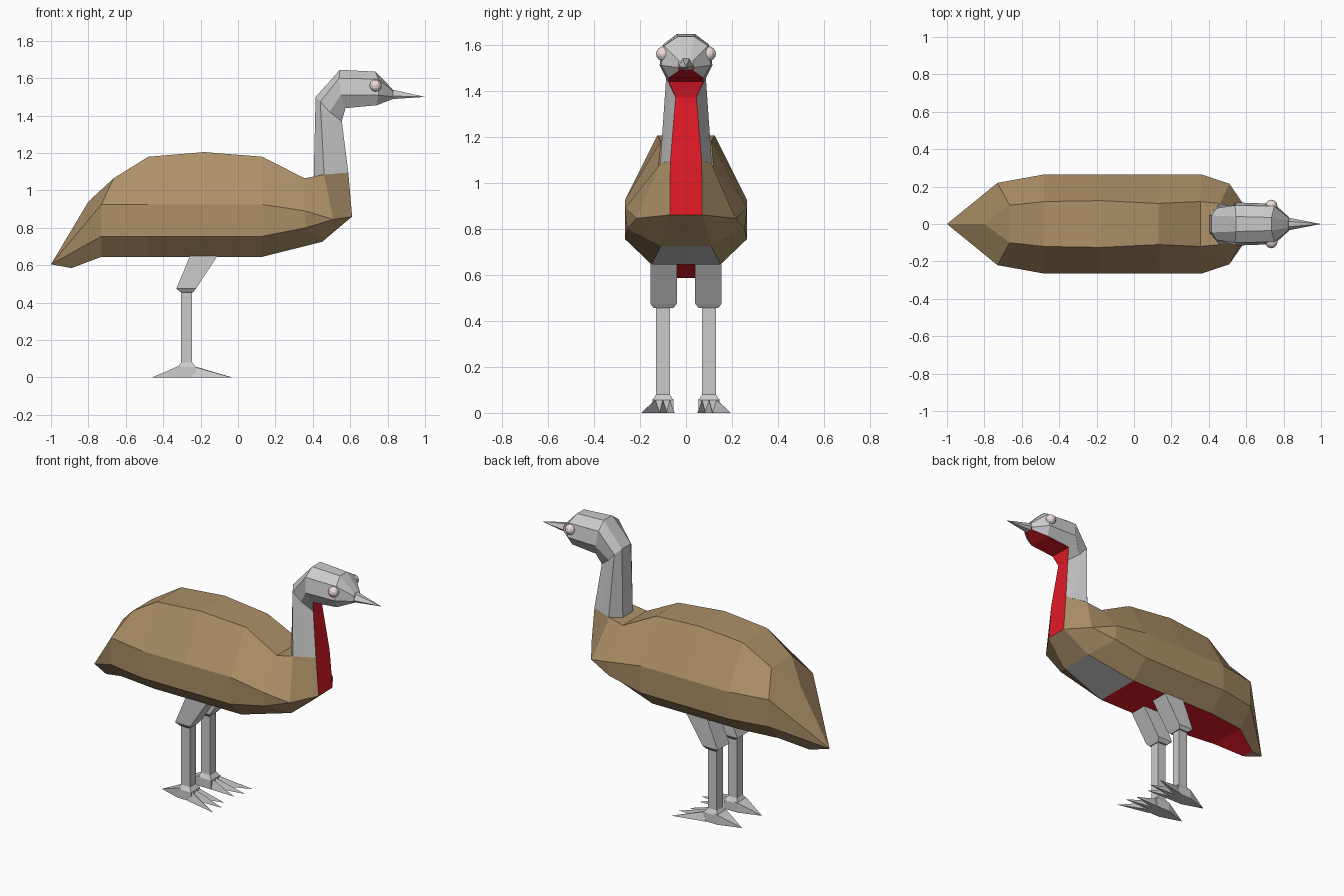
import bpy, bmesh
from mathutils import Vector

if "Cube" in bpy.data.objects:
    bpy.data.objects.remove(bpy.data.objects["Cube"])


def material(name, rgb):
    m = bpy.data.materials.new(name)
    m.diffuse_color = (*rgb, 1)
    m.use_nodes = True
    m.node_tree.nodes["Principled BSDF"].inputs["Base Color"].default_value = m.diffuse_color
    return m


BROWN = material("brown", (0.42, 0.28, 0.14))
RED = material("red", (0.75, 0.01, 0.02))
GREY = material("grey", (0.8, 0.8, 0.8))
PINK = material("pink", (0.85, 0.72, 0.7))


def finish(name, bm, mats=()):
    bmesh.ops.recalc_face_normals(bm, faces=bm.faces[:])
    me = bpy.data.meshes.new(name)
    bm.to_mesh(me)
    bm.free()
    for m in mats:
        me.materials.append(m)
    ob = bpy.data.objects.new(name, me)
    bpy.context.collection.objects.link(ob)
    return ob


def loft(name, halves, mats=(), pick=None):
    """Skin half cross-sections (y >= 0), mirrored in y; equal points merge."""
    bm = bmesh.new()
    verts = {}

    def face(points):
        vs = []
        for p in points:
            if p not in verts:
                verts[p] = bm.verts.new(p)
            if verts[p] not in vs:
                vs.append(verts[p])
        if len(vs) > 2:
            f = bm.faces.new(vs)
            if pick:
                f.material_index = pick(f.calc_center_median())

    flip = lambda p: (p[0], -p[1], p[2])
    rings = [h + [flip(p) for p in reversed(h)] for h in halves]
    for a, b in zip(rings, rings[1:]):
        for j in range(len(a)):
            face((a[j - 1], a[j], b[j], b[j - 1]))
    for h in (halves[0], halves[-1]):
        for p, q in zip(h, h[1:]):
            face((p, q, flip(q), flip(p)))
    return finish(name, bm, mats, )


def hull(name, points):
    bm = bmesh.new()
    for p in points:
        bm.verts.new(p)
    bmesh.ops.convex_hull(bm, input=bm.verts[:])
    bmesh.ops.dissolve_limit(bm, angle_limit=0.01, verts=bm.verts[:], edges=bm.edges[:])
    return finish(name, bm)


def rect(x0, x1, y0, y1, z):
    return [(x, y, z) for x in (x0, x1) for y in (y0, y1)]


# Body: back ridge, upper side, lower side, belly edge; tail to breast
def barrel(x, top_y, top_z):
    return [(x, top_y, top_z), (x, .265, .925), (x, .265, .755), (x, .15, .645)]


tip, breast = (-1.0, 0.0, .605), (.61, .07, .86)
shoulder = (.51, .215, .845)
body = [
    [(-.80, 0.0, .94), tip, tip, (-.89, .04, .585)],
    [(-.665, .10, 1.065), (-.73, .22, .925), (-.73, .22, .755), (-.73, .12, .645)],
    barrel(-.48, .12, 1.18),
    barrel(-.18, .125, 1.205),
    barrel(.13, .11, 1.18),
    [(.355, .12, 1.065), (.36, .265, .89), (.36, .255, .80), (.45, .11, .725)],
    [(.46, .11, 1.085), shoulder, shoulder, breast],
    [(.59, .068, 1.095), breast, breast, breast],
]


def body_colour(c):
    if abs(c.y) > .01:
        return 0
    if c.x > .58 or (c.z < .66 and -.9 < c.x < .13):
        return 1
    return 2 if c.z < .70 and c.x > .13 else 0


loft("body", body, (BROWN, RED, GREY), body_colour)

# Neck and head: throat edge, lower side, upper side, crown edge
head = [
    [(.59, .068, 1.095), (.525, .09, 1.09), (.46, .112, 1.085), (.405, .05, 1.075)],
    [(.555, .045, 1.37), (.49, .07, 1.42), (.44, .085, 1.475), (.415, .045, 1.50)],
    [(.575, .075, 1.44), (.55, .115, 1.51), (.54, .10, 1.60), (.545, .04, 1.645)],
    [(.74, .075, 1.455), (.75, .108, 1.51), (.75, .095, 1.595), (.735, .035, 1.635)],
    [(.825, .03, 1.487), (.83, .035, 1.50), (.83, .03, 1.53), (.82, .02, 1.548)],
]
loft("neck_and_head", head, (GREY, RED),
     lambda c: int(abs(c.y) < .01 and c.x > .5 and c.z < 1.5))

# Beak
point = (1.0, 0.0, 1.50)
loft("beak", [[(.82, .022, 1.488), (.825, .034, 1.505), (.82, .015, 1.54)], [point] * 3])

for s, side in ((1, "left"), (-1, "right")):
    # Eye
    bm = bmesh.new()
    bmesh.ops.create_uvsphere(bm, u_segments=12, v_segments=8, radius=.032)
    eye = finish(side + "_eye", bm, (PINK,))
    eye.location = (.735, s * .098, 1.56)

    # Thigh, shank and three-toed foot with heel spur
    mir = lambda pts: [(x, s * y, z) for x, y, z in pts]
    hull(side + "_thigh", mir(rect(-.25, -.10, .04, .155, .665)
                              + rect(-.33, -.225, .04, .155, .475)
                              + rect(-.305, -.24, .055, .14, .455)))
    hull(side + "_shank", mir(rect(-.305, -.245, .07, .13, .46)
                              + rect(-.305, -.245, .07, .13, .06)))
    hull(side + "_ankle", mir(rect(-.305, -.245, .07, .13, .08)
                              + rect(-.32, -.225, .055, .145, .055)
                              + rect(-.32, -.225, .055, .145, 0)))
    hull(side + "_heel", mir(rect(-.32, -.30, .055, .145, .06)
                             + rect(-.32, -.30, .055, .145, 0) + [(-.46, .10, 0)]))
    for i, (y0, y1, toe) in enumerate(((.055, .085, (-.06, .05, 0)),
                                       (.082, .118, (-.03, .115, 0)),
                                       (.115, .15, (-.035, .195, 0)))):
        ym = (y0 + y1) / 2
        hull(f"{side}_toe_{i + 1}", mir(rect(-.24, -.22, y0, y1, 0)
                                        + [(-.24, ym, .058), (-.22, ym, .056), toe]))
